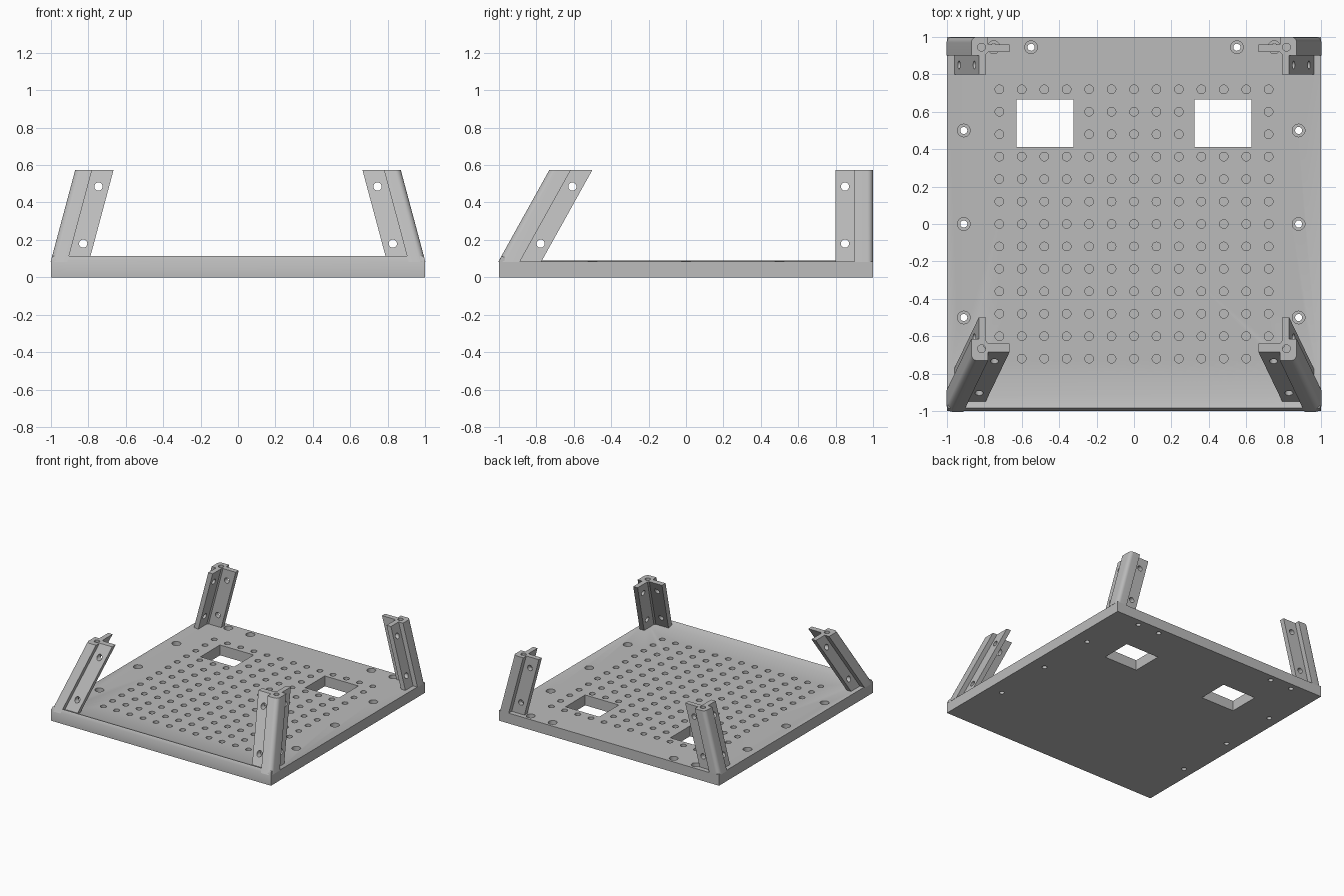
import bpy, bmesh, math
from mathutils import Matrix, Vector

cube = bpy.data.objects.get("Cube")
if cube:
    bpy.data.objects.remove(cube, do_unlink=True)

grey = bpy.data.materials.new("plain_grey")
grey.use_nodes = True
grey.diffuse_color = (0.5, 0.5, 0.5, 1)
grey.node_tree.nodes["Principled BSDF"].inputs["Base Color"].default_value = (0.5, 0.5, 0.5, 1)

TOP, FLOOR, RIM = 0.575, 0.085, 0.113


def finish(name, bm):
    bmesh.ops.recalc_face_normals(bm, faces=bm.faces)
    mesh = bpy.data.meshes.new(name)
    bm.to_mesh(mesh)
    bm.free()
    mesh.materials.append(grey)
    obj = bpy.data.objects.new(name, mesh)
    bpy.context.collection.objects.link(obj)
    return obj


def loft(bm, rings):
    """Skin a list of equal closed rings and cap both ends."""
    rows = [[bm.verts.new(p) for p in ring] for ring in rings]
    n = len(rows[0])
    for a, b in zip(rows, rows[1:]):
        for i in range(n):
            j = (i + 1) % n
            bm.faces.new((a[i], a[j], b[j], b[i]))
    bm.faces.new(rows[0])
    bm.faces.new(rows[-1])


def add_cylinder(bm, centre, radius, length, axis="Z"):
    turn = {"X": Matrix.Rotation(math.pi / 2, 4, "Y"),
            "Y": Matrix.Rotation(math.pi / 2, 4, "X"), "Z": Matrix()}[axis]
    bmesh.ops.create_cone(bm, cap_ends=True, segments=20, radius1=radius, radius2=radius,
                          depth=length, matrix=Matrix.Translation(centre) @ turn)


def add_box(bm, centre, size):
    bmesh.ops.create_cube(bm, size=1, matrix=Matrix.Translation(centre)
                          @ Matrix.Diagonal((*size, 1)))


def cut(obj, bm):
    """Subtract the shapes in bm from obj, then drop the cutter."""
    cutter = finish("cutter", bm)
    cutter.hide_render = True
    mod = obj.modifiers.new("cut", "BOOLEAN")
    mod.operation = "DIFFERENCE"
    mod.solver = "EXACT"
    mod.object = cutter
    activate(obj)
    bpy.ops.object.modifier_apply(modifier=mod.name)
    bpy.data.objects.remove(cutter, do_unlink=True)


def activate(obj):
    bpy.ops.object.select_all(action="DESELECT")
    obj.select_set(True)
    bpy.context.view_layer.objects.active = obj


def smooth(obj):
    activate(obj)
    bpy.ops.object.shade_smooth_by_angle(angle=math.radians(35))


# Base plate: raised front lip, slightly raised right-hand margin
def plate_ring(x, h):
    lip = x * 0.993 if abs(x) == 1 else x
    return [(x, -1, 0), (x, 1, 0), (x, 1, h), (x, -0.92, h),
            (lip, -0.985, RIM), (x, -1, 0.09)]


bm = bmesh.new()
loft(bm, [plate_ring(-1, 0.09), plate_ring(-0.92, FLOOR), plate_ring(1, FLOOR)])
plate = finish("base_plate", bm)

# Windows, blind grid holes and through drillings
screws = [(x, y) for x in (-0.91, 0.88) for y in (-0.5, 0, 0.5)]
screws += [(x, 0.945) for x in (-0.75, -0.55, 0.55, 0.75)]
bm = bmesh.new()
for s in (-1, 1):
    add_box(bm, (s * 0.476, 0.538, 0.05), (0.306, 0.254, 0.3))
for i in range(-6, 7):
    for j in range(-6, 7):
        if not (3 <= abs(i) <= 5 and j in (4, 5)):
            add_cylinder(bm, (i * 0.12, j * 0.12, 0.09), 0.023, 0.1)
for x, y in screws:
    add_cylinder(bm, (x, y, 0.05), 0.019, 0.3)
cut(plate, bm)

# Counterbores
bm = bmesh.new()
for x, y in screws:
    add_cylinder(bm, (x, y, 0.1), 0.034, 0.12)
cut(plate, bm)
smooth(plate)


# Corner posts: rounded core with two flanges, leaning inwards
def post_section():
    r = 0.03
    arc = [(r - r * math.cos(a), r - r * math.sin(a))
           for a in (math.pi / 2 * k / 6 for k in range(7))]
    return arc + [(0.09, 0), (0.09, 0.04), (0.205, 0.04), (0.205, 0.08), (0.09, 0.08),
                  (0.08, 0.09), (0.08, 0.2), (0.04, 0.2), (0.04, 0.1), (0, 0.1)]


def build_post(name, sx, sy, stretch, lean_y):
    def place(u, v, z):
        t = (TOP - z) / (TOP - 0.09)
        x = 0.87 + 0.13 * t - u
        y = 1 - lean_y * (1 - t) - v * stretch
        return Vector((sx * x, sy * y, z))

    bm = bmesh.new()
    loft(bm, [[place(u, v, z) for u, v in post_section()] for z in (0.083, TOP)])
    post = finish(name, bm)

    # Flange holes and the pilot hole in the top
    bm = bmesh.new()
    for z in (0.18, 0.485):
        add_cylinder(bm, place(0.148, 0.06, z), 0.022, 0.12, "Y")
        add_cylinder(bm, place(0.06, 0.15, z), 0.022, 0.1, "X")
    add_cylinder(bm, place(0.055, 0.055, TOP), 0.021, 0.1)
    cut(post, bm)
    smooth(post)


for side, sx in (("left", 1), ("right", -1)):
    build_post("front_" + side + "_post", sx, -1, 1.15, 0.27)
    build_post("back_" + side + "_post", sx, 1, 1.0, 0.0)
